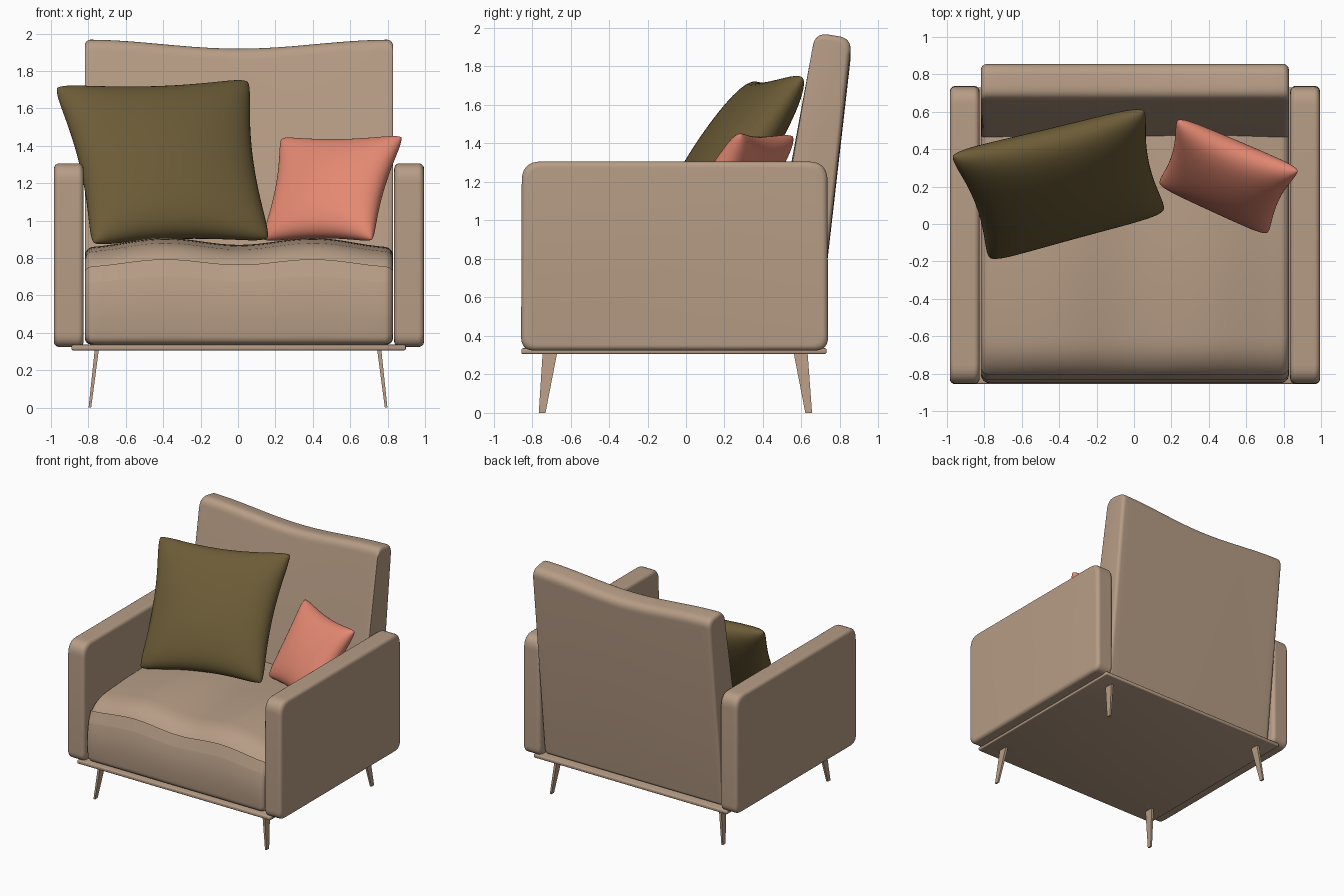
import bpy, bmesh, math
from mathutils import Vector

if "Cube" in bpy.data.objects:
    bpy.data.objects.remove(bpy.data.objects["Cube"])


def material(name, rgb):
    m = bpy.data.materials.new(name)
    m.diffuse_color = (*rgb, 1)
    m.use_nodes = True
    m.node_tree.nodes["Principled BSDF"].inputs["Base Color"].default_value = m.diffuse_color
    return m


TAN = material("tan fabric", (0.47, 0.335, 0.237))
OLIVE = material("olive fabric", (0.150, 0.107, 0.038))
CORAL = material("coral fabric", (0.775, 0.250, 0.168))


def finish(bm, name, mat, smooth=True):
    bmesh.ops.recalc_face_normals(bm, faces=bm.faces[:])
    me = bpy.data.meshes.new(name)
    bm.to_mesh(me)
    bm.free()
    me.materials.append(mat)
    ob = bpy.data.objects.new(name, me)
    bpy.context.collection.objects.link(ob)
    if smooth:
        bpy.ops.object.select_all(action='DESELECT')
        ob.select_set(True)
        bpy.context.view_layer.objects.active = ob
        bpy.ops.object.shade_smooth_by_angle(angle=math.radians(40))
    return ob


def rounded(points, n=8):
    """Closed (y, z) outline with rounded corners; points are (y, z, radius)."""
    out = []
    for i, (y, z, r) in enumerate(points):
        p = Vector((y, z))
        a = (Vector(points[i - 1][:2]) - p).normalized()
        b = (Vector(points[(i + 1) % len(points)][:2]) - p).normalized()
        for k in range(n + 1):
            t = k / n
            out.append((p + a * r * (1 - t) ** 2 + b * r * t ** 2))
    return out


def loft(name, outline, half, top, edge, mat, cx=0.005):
    """Sweep an outline along x; top(x) scales its height, ends are rounded."""
    ys, zs = [p.x for p in outline], [p.y for p in outline]
    z0, z1 = min(zs), max(zs)
    c = Vector(((min(ys) + max(ys)) / 2, (z0 + z1) / 2))
    h = Vector(((max(ys) - min(ys)) / 2, (z1 - z0) / 2))
    arc = [math.pi / 2 * k / 6 for k in range(7)]
    ends = [(half - edge * (1 - math.sin(a)), edge * (1 - math.cos(a))) for a in arc]
    stations = [(-x, e) for x, e in reversed(ends)]
    n = 32
    stations += [((half - edge) * (2 * k / n - 1), 0) for k in range(1, n)]
    stations += ends
    bm = bmesh.new()
    rings = []
    for x, inset in stations:
        ring = []
        for p in outline:
            y = c.x + (p.x - c.x) * (1 - inset / h.x)
            z = c.y + (p.y - c.y) * (1 - inset / h.y)
            z = z0 + (z - z0) * (top(x) - z0) / (z1 - z0)
            ring.append(bm.verts.new((x + cx, y, z)))
        rings.append(ring)
    m = len(outline)
    for a, b in zip(rings, rings[1:]):
        for i in range(m):
            bm.faces.new((a[i], a[(i + 1) % m], b[(i + 1) % m], b[i]))
    bm.faces.new(rings[0])
    bm.faces.new(rings[-1])
    return finish(bm, name, mat)


def pillow(name, tl, tr, br, bl, thick, pinch, mat, n=36):
    """Plump square cushion spanning four corners, with pinched-in sides."""
    tl, tr, br, bl = map(Vector, (tl, tr, br, bl))
    normal = (tr - tl).cross(tl - bl).normalized()
    bm = bmesh.new()
    for side in (1, -1):
        grid = []
        for i in range(n + 1):
            row = []
            for j in range(n + 1):
                s = math.sin(math.pi / 2 * (2 * i / n - 1))
                t = math.sin(math.pi / 2 * (2 * j / n - 1))
                cut = 1 - 0.05 * (s * t) ** 8
                u = (s * (1 - pinch * (1 - t * t)) * cut + 1) / 2
                v = (t * (1 - pinch * (1 - s * s)) * cut + 1) / 2
                p = bl.lerp(br, u).lerp(tl.lerp(tr, u), v)
                d = 0.78 * math.sqrt(max(0, (1 - s * s) * (1 - t * t)))
                d += 0.22 * math.sqrt(max(0, (1 - s ** 8) * (1 - t ** 8)))
                row.append(bm.verts.new(p + normal * side * thick * d))
            grid.append(row)
        for i in range(n):
            for j in range(n):
                bm.faces.new((grid[i][j], grid[i + 1][j],
                              grid[i + 1][j + 1], grid[i][j + 1]))
    bmesh.ops.remove_doubles(bm, verts=bm.verts[:], dist=0.0005)
    return finish(bm, name, mat)


def hexahedron(name, bottom, top, mat, bevel=0.0):
    """Tapered box from bottom and top rectangles (x0, x1, y0, y1, z)."""
    bm = bmesh.new()
    a, b = [[bm.verts.new(p) for p in ((x0, y0, z), (x1, y0, z), (x1, y1, z), (x0, y1, z))]
            for x0, x1, y0, y1, z in (bottom, top)]
    bm.faces.new(a)
    bm.faces.new(b)
    for i in range(4):
        bm.faces.new((a[i], a[(i + 1) % 4], b[(i + 1) % 4], b[i]))
    if bevel:
        bmesh.ops.bevel(bm, geom=bm.edges[:], offset=bevel, segments=3,
                        profile=0.5, affect='EDGES')
    return finish(bm, name, mat, smooth=bool(bevel))


# Base plate
hexahedron("base_plate", (-0.89, 0.897, -0.855, 0.73, 0.306),
           (-0.89, 0.897, -0.855, 0.73, 0.336), TAN, 0.008)

# Splayed tapered legs
for side, sx in (("left", -1), ("right", 1)):
    for end, yb, yt in (("front", (-0.765, -0.73), (-0.745, -0.67)),
                        ("back", (0.62, 0.655), (0.56, 0.632))):
        xb = sorted((sx * 0.785, sx * 0.799))
        xt = sorted((sx * 0.744, sx * 0.766))
        hexahedron(f"{end}_{side}_leg", (*xb, *yb, 0), (*xt, *yt, 0.31), TAN)

# Arms
arm = rounded([(-0.857, 0.324, 0.07), (0.738, 0.324, 0.07),
               (0.735, 1.306, 0.10), (-0.853, 1.306, 0.10)])
for side, x in (("left", -0.905), ("right", 0.915)):
    loft(f"{side}_arm", arm, 0.080, lambda x: 1.306, 0.03, TAN, x)


# Seat cushion with a soft double crown
def seat_top(x):
    return 0.87 + 0.037 * math.sin(math.pi * min(abs(x), 0.82) / 0.8) ** 2 - 0.012 * (x / 0.8) ** 4


seat = rounded([(-0.84, 0.338, 0.05), (0.52, 0.338, 0.03), (0.52, 0.895, 0.03),
                (-0.30, 0.907, 0.30), (-0.78, 0.86, 0.17), (-0.862, 0.62, 0.18)])
loft("seat_cushion", seat, 0.823, seat_top, 0.045, TAN)

# Reclined, tapering backrest with a dipped top
back = rounded([(0.37, 0.338, 0.03), (0.683, 0.338, 0.03),
                (0.862, 1.945, 0.07), (0.672, 1.975, 0.07)])
loft("backrest", back, 0.823,
     lambda x: 1.943 - 0.024 * math.cos(math.pi * x / 0.82), 0.03, TAN)

# Loose pillows
pillow("large_pillow", (-1.0, 0.37, 1.73), (0.075, 0.625, 1.765),
       (0.185, 0.07, 0.885), (-0.79, -0.20, 0.86), 0.16, 0.10, OLIVE)
pillow("small_pillow", (0.22, 0.57, 1.45), (0.895, 0.285, 1.46),
       (0.725, -0.06, 0.885), (0.12, 0.22, 0.885), 0.12, 0.11, CORAL)
